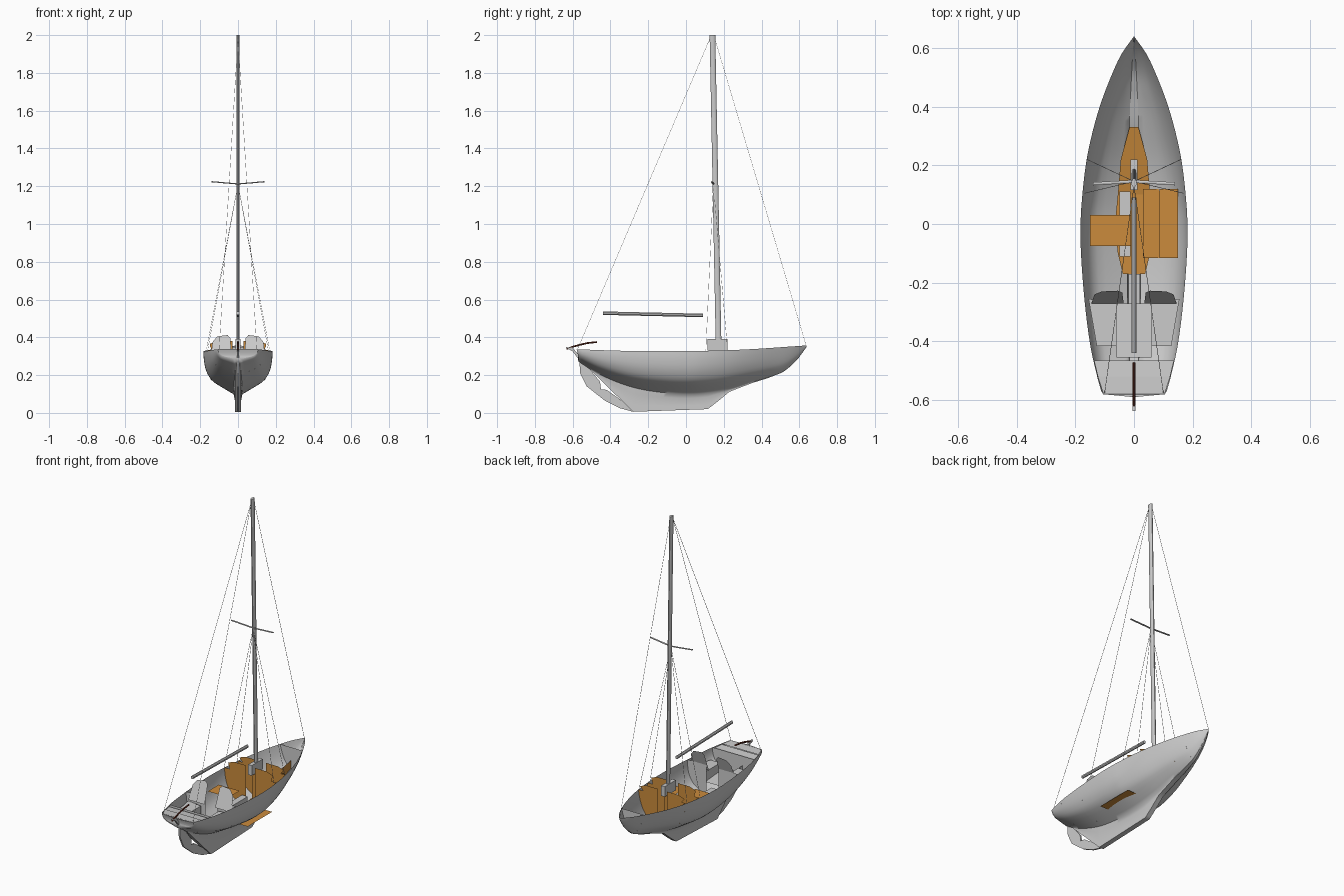
import bpy, bmesh, math
from mathutils import Vector

if "Cube" in bpy.data.objects:
    bpy.data.objects.remove(bpy.data.objects["Cube"])


def material(name, rgb):
    m = bpy.data.materials.new(name)
    m.diffuse_color = (*rgb, 1)
    m.use_nodes = True
    m.node_tree.nodes["Principled BSDF"].inputs["Base Color"].default_value = m.diffuse_color
    return m


GREY = material("light grey", (0.60, 0.60, 0.60))
WOOD = material("orange wood", (0.60, 0.26, 0.045))
BROWN = material("tiller brown", (0.13, 0.025, 0.012))


def mesh(name, verts, faces, mat, smooth=None):
    me = bpy.data.meshes.new(name)
    me.from_pydata(verts, [], faces)
    me.materials.append(mat)
    ob = bpy.data.objects.new(name, me)
    bpy.context.collection.objects.link(ob)
    bm = bmesh.new()
    bm.from_mesh(me)
    bmesh.ops.remove_doubles(bm, verts=bm.verts, dist=1e-5)
    bmesh.ops.recalc_face_normals(bm, faces=bm.faces)
    bm.to_mesh(me)
    bm.free()
    if smooth:
        bpy.context.view_layer.objects.active = ob
        ob.select_set(True)
        bpy.ops.object.shade_smooth_by_angle(angle=math.radians(smooth))
        ob.select_set(False)
    return ob


def panel(name, pts, mat):
    return mesh(name, pts, [range(len(pts))], mat)


def box(name, x, y, z, mat):
    v = [(a, b, c) for a in x for b in y for c in z]
    f = [(0, 1, 3, 2), (4, 6, 7, 5), (0, 4, 5, 1), (2, 3, 7, 6), (0, 2, 6, 4), (1, 5, 7, 3)]
    return mesh(name, v, f, mat)


def spar(name, path, rx, ry, mat, n=8, smooth=None):
    """Tube of elliptical section along a path lying near a line."""
    verts, faces = [], []
    d = (Vector(path[-1]) - Vector(path[0])).normalized()
    u = Vector((1, 0, 0)) if abs(d.x) < 0.9 else Vector((0, 1, 0))
    u = (u - d * u.dot(d)).normalized()
    w = d.cross(u)
    for p in path:
        for k in range(n):
            a = 2 * math.pi * (k + 0.5) / n
            verts.append(Vector(p) + u * rx * math.cos(a) + w * ry * math.sin(a))
    for i in range(len(path) - 1):
        for k in range(n):
            l = (k + 1) % n
            faces.append((i * n + k, i * n + l, i * n + n + l, i * n + n + k))
    faces += [range(n), range(len(verts) - n, len(verts))]
    return mesh(name, verts, faces, mat, smooth)


def curve(pts, t, soft=True):
    """Interpolate (t, value) pairs, optionally with smooth tangents."""
    if t <= pts[0][0]:
        return pts[0][1]
    for i in range(len(pts) - 1):
        (a, p), (b, q) = pts[i], pts[i + 1]
        if t <= b:
            s, h = (t - a) / (b - a), b - a
            if not soft:
                return p + (q - p) * s
            o, r = pts[max(i - 1, 0)], pts[min(i + 2, len(pts) - 1)]
            m0 = (q - o[1]) / (b - o[0]) * h
            m1 = (r[1] - p) / (r[0] - a) * h
            return ((2*s**3 - 3*s*s + 1) * p + (s**3 - 2*s*s + s) * m0
                    + (3*s*s - 2*s**3) * q + (s**3 - s*s) * m1)
    return pts[-1][1]


# Hull lines: half beam, sheer height, canoe body bottom, keel bottom, section shape
BEAM = [(-.59, .105), (-.52, .125), (-.41, .149), (-.25, .169), (-.08, .181), (.02, .181), (.12, .174),
        (.227, .16), (.33, .137), (.42, .11), (.51, .075), (.58, .042), (.638, .001)]
SHEER = [(-.59, .337), (-.3, .328), (0, .327), (.3, .335), (.638, .357)]
BODY = [(-.59, .285), (-.45, .20), (-.28, .135), (-.1, .105), (.05, .10), (.2, .12), (.35, .162),
        (.44, .19), (.52, .222), (.59, .285), (.638, .35)]
KEEL = [(-.59, .285), (-.56, .28), (-.28, .006), (.115, .02), (.17, .062), (.23, .112), (.35, .158),
        (.44, .186), (.52, .219), (.59, .282), (.638, .349)]
SHAPE = [(0, .13), (.15, .45), (.3, .74), (.43, .86), (.6, .95), (.85, 1), (1, 1)]
HS = [1, .9, .8, .7, .6, .5, .42, .34, .27, .2, .13, .06, 0]


def section(y):
    """Half section from sheer down to the body bottom, as (x, z)."""
    b, zs, zc = curve(BEAM, y), curve(SHEER, y), curve(BODY, y)
    v = min(1, max(0, (y - .05) / .5))
    return [(b * ((1 - .75 * v) * curve(SHAPE, h) + .75 * v * (.1 + .9 * h ** .75)), zc + (zs - zc) * h)
            for h in HS]


# Hull shell with raked, slightly rounded transom
ys = [-.59 + 1.228 * i / 60 for i in range(61)] + [-.28, .115]
verts, faces = [], []
ys.sort()
for y in ys:
    s = section(y)
    zk, zc = min(curve(KEEL, y, False), s[-1][1] - .001), s[-1][1]
    xe = s[-1][0]
    xk = min(.015, xe)
    s = s + [(xe + (xk - xe) * min(1, t * 2), zc + (zk - zc) * t) for t in (.25, .5, .75, 1)] + [(0, zk)]
    ring = [(-x, z) for x, z in s] + [(x, z) for x, z in s[-2::-1]]
    for x, z in ring:
        yy = y + (x * x * .9 + (.337 - z) * .35 if y < -.589 else 0)
        verts.append((x, yy, z))
n = len(ring)
for i in range(len(ys) - 1):
    for k in range(n - 1):
        faces.append((i*n + k, i*n + k + 1, i*n + n + k + 1, i*n + n + k))
mesh("hull", verts, faces, GREY, 50)
mesh("transom", verts[:n], [(k, k + 1, n - 2 - k, n - 1 - k) for k in range(n // 2 - 1)], GREY)


def bulkhead(name, y, xin, xout, side, mat, top=None):
    """Plate filling the hull section between two widths on one side."""
    s = [p for p in section(y) if xin <= p[0] <= xout]
    ztop = s[0][1]
    pts = [(s[0][0], ztop)] + s[1:] + [(xin, s[-1][1])]
    if top:
        pts += [(xin, top), (xout * .55, top), (xout * .75, top - .015), (s[0][0] * .8, ztop)]
    else:
        pts += [(xin, ztop)]
    panel(name, [(side * x, y, z) for x, z in pts], mat)


for side, tag in ((-1, "left"), (1, "right")):
    bulkhead("bow_bulkhead_" + tag, .51, 0, .2, side, GREY)
    bulkhead("frame_a_" + tag, .42, 0, .065, side, WOOD)
    bulkhead("frame_b_" + tag, .33, 0, .106, side, WOOD)
    bulkhead("fore_bulkhead_" + tag, .227, .03, .2, side, WOOD, .37)
    bulkhead("main_bulkhead_" + tag, .12, .03, .2, side, WOOD, .38)
    # tilted cockpit backrests
    panel("backrest_" + tag, [(side * x, -.27 + (z - .29) * .35, z) for x, z in
          [(.035, .29), (.145, .29), (.135, .375), (.11, .405), (.055, .412), (.04, .395)]], GREY)
    bulkhead("cockpit_bulkhead_" + tag, -.255, .04, .2, side, GREY)
    # cockpit seats with inner walls
    panel("cockpit_seat_" + tag, [(side * .06, -.27, .275), (side * .155, -.255, .275),
          (side * .127, -.415, .275), (side * .06, -.415, .275)], GREY)
    panel("seat_wall_" + tag, [(side * .06, -.27, .275), (side * .06, -.455, .275),
          (side * .06, -.455, .225), (side * .06, -.27, .205)], GREY)
    bulkhead("aft_bulkhead_" + tag, -.455, 0, .2, side, GREY)

# Cockpit sole and aft decks
panel("cockpit_sole", [(-.06, -.27, .215), (.06, -.27, .215), (.06, -.455, .23), (-.06, -.455, .23)], GREY)
panel("aft_deck", [(-.136, -.465, .325), (.136, -.465, .325), (.123, -.52, .33), (-.123, -.52, .33)], GREY)
panel("stern_deck", [(-.123, -.52, .333), (.123, -.52, .333), (.104, -.58, .336), (0, -.59, .336),
      (-.104, -.58, .336)], GREY)

# Cabin sole, keelson web and furniture
outline = [(.33, .015), (.22, .045), (.1, .055), (0, .065), (-.1, .055), (-.17, .038)]
sv = [(s * x, y, .13 + max(0, y - .1) * .18) for y, x in outline for s in (-1, 1)]
mesh("cabin_sole", sv, [(2*i, 2*i + 1, 2*i + 3, 2*i + 2) for i in range(5)], WOOD)
panel("bow_web", [(0, .51, .222), (0, .33, .16), (0, .33, .24), (0, .51, .27)], WOOD)
panel("chart_table", [(-.15, -.075, .265), (-.01, -.075, .265), (-.01, .03, .265), (-.15, .03, .265)], WOOD)
panel("settee", [(.087, -.115, .225), (.15, -.115, .225), (.15, .12, .225), (.087, .12, .225)], WOOD)
panel("berth_board", [(.03, -.115, .145), (.145, -.115, .145), (.145, .12, .145), (.03, .12, .145)], WOOD)
box("engine_box", (-.05, -.012), (-.11, .11), (.13, .2), GREY)
box("companion_step", (-.018, .02), (-.27, -.17), (.13, .19), GREY)

# Mast support
box("mast_step", (-.012, .012), (.115, .22), (.33, .392), GREY)
box("mast_post", (-.012, .012), (.15, .19), (.12, .33), WOOD)

# Mast, boom and spreaders
spar("mast", [(0, .172, .39), (0, .14, 2.0)], .009, .0155, GREY, 12, 40)
spar("boom", [(0, -.44, .528), (0, .09, .516)], .009, .01, GREY, 8)
for side, tag in ((-1, "left"), (1, "right")):
    spar("spreader_" + tag, [(0, .145, 1.212), (side * .14, .137, 1.224)], .006, .003, GREY, 6)
    # rigging wires
    for i, (a, b) in enumerate([((0, .13, 1.99), (side * .1, -.575, .335)),
                                ((0, .145, 1.21), (side * .168, .105, .33)),
                                ((0, .145, 1.21), (side * .16, .22, .335))]):
        spar(f"wire_{tag}_{i}", [a, b], .001, .001, GREY, 4)
spar("forestay", [(0, .15, 1.99), (0, .636, .357)], .001, .001, GREY, 4)

# Rudder with propeller aperture, built as two joined outlines around the hole
outer = [(-.637, .348), (-.60, .325), (-.565, .28), (-.56, .21), (-.525, .14), (-.43, .065),
         (-.35, .025), (-.28, .006)]
post = [(-.60, .345), (-.575, .315), (-.515, .238), (-.455, .18), (-.415, .14), (-.40, .125),
        (-.34, .065), (-.28, .007)]
hole = {3: (-.455, .165), 4: (-.45, .125), 5: (-.42, .122)}
rv, rf = [], []
for x in (-.005, .005):
    for i in range(8):
        rv += [(x, *outer[i]), (x, *hole.get(i, post[i]))]
for o in (0, 16):
    rf += [(o + 2*i, o + 2*i + 1, o + 2*i + 3, o + 2*i + 2) for i in range(7)]
for k in (0, 1):
    rf += [(2*i + k, 2*i + 2 + k, 18 + 2*i + k, 16 + 2*i + k) for i in range(7)]
rf.append((0, 1, 17, 16))
mesh("rudder", rv, rf, GREY)

# Curved tiller
spar("tiller", [(0, -.632, .338), (0, -.60, .35), (0, -.56, .361), (0, -.52, .37), (0, -.472, .375)],
     .005, .005, BROWN, 8, 40)
